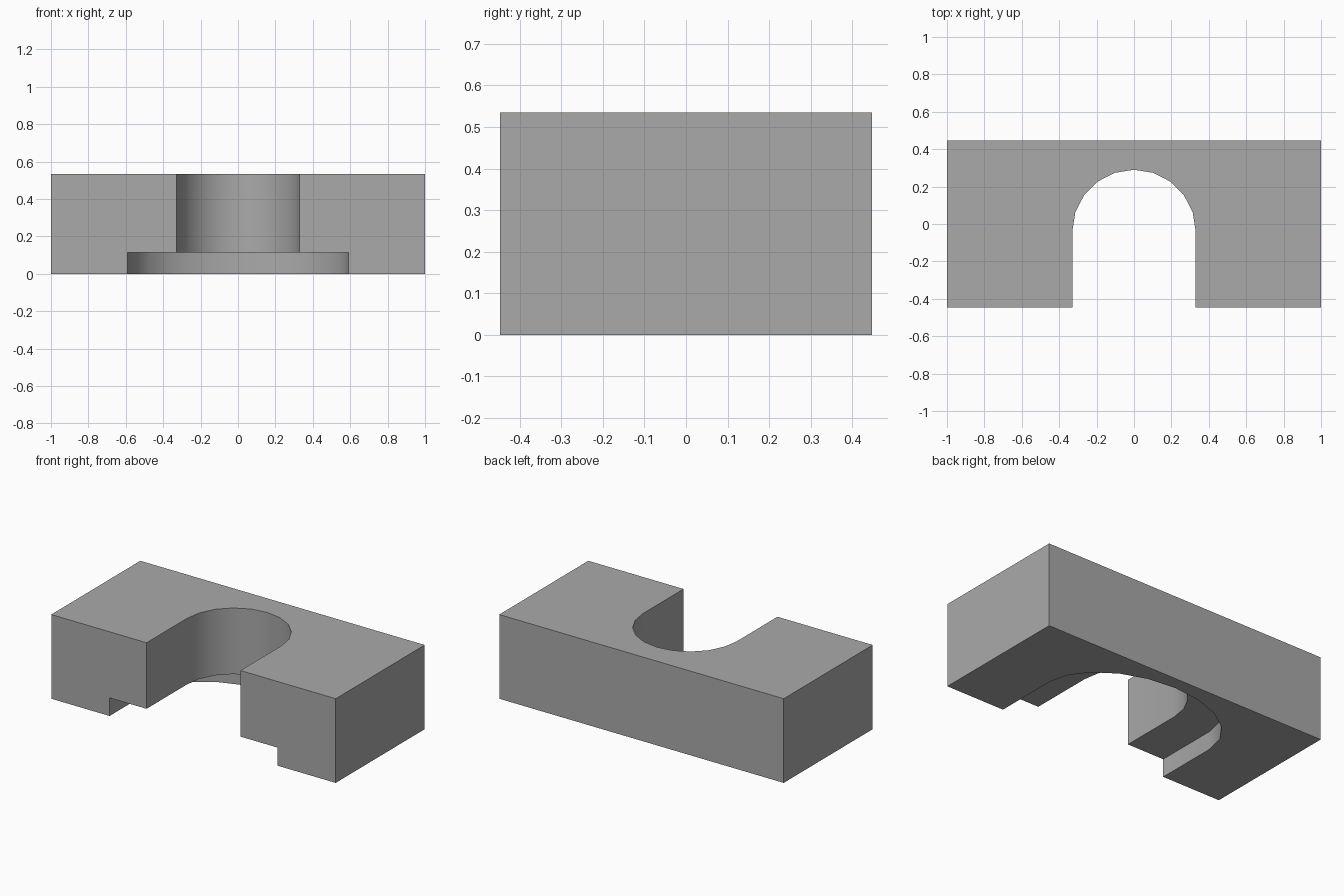
import bpy
import bmesh
import math

cube = bpy.data.objects.get("Cube")
if cube:
    bpy.data.objects.remove(cube, do_unlink=True)

HALF_DEPTH = 0.447
HEIGHT = 0.535
ARC_Y = -0.04          # where the straight slot sides turn into the arc
ARC_STEPS = 10

grey = bpy.data.materials.new("plain grey")
grey.use_nodes = True
grey.diffuse_color = (0.4, 0.4, 0.4, 1)
grey.node_tree.nodes["Principled BSDF"].inputs["Base Color"].default_value = grey.diffuse_color


def prism(name, outline, z0, z1):
    """Extrude a flat outline from z0 up to z1."""
    bm = bmesh.new()
    face = bm.faces.new([bm.verts.new((x, y, z0)) for x, y in outline])
    grown = bmesh.ops.extrude_face_region(bm, geom=[face])
    top = [v for v in grown["geom"] if isinstance(v, bmesh.types.BMVert)]
    bmesh.ops.translate(bm, verts=top, vec=(0, 0, z1 - z0))
    bmesh.ops.recalc_face_normals(bm, faces=bm.faces)
    mesh = bpy.data.meshes.new(name)
    bm.to_mesh(mesh)
    bm.free()
    mesh.materials.append(grey)
    obj = bpy.data.objects.new(name, mesh)
    bpy.context.collection.objects.link(obj)
    return obj


def slot_outline(half_width, arc_depth):
    """Round-backed slot, open past the front face."""
    arc = [(half_width * math.cos(math.pi * i / ARC_STEPS),
            ARC_Y + arc_depth * math.sin(math.pi * i / ARC_STEPS))
           for i in range(ARC_STEPS + 1)]
    return arc + [(-half_width, -1), (half_width, -1)]


# Solid block
block = prism("slotted_block",
              [(-1, -HALF_DEPTH), (1, -HALF_DEPTH), (1, HALF_DEPTH), (-1, HALF_DEPTH)],
              0, HEIGHT)

# Through slot and the wider shallow recess beneath it
cutters = [
    prism("slot_cutter", slot_outline(0.33, 0.33), -0.2, 1),
    prism("recess_cutter", slot_outline(0.59, 0.405), -0.3, 0.115),
]

bpy.ops.object.select_all(action="DESELECT")
block.select_set(True)
bpy.context.view_layer.objects.active = block
for cutter in cutters:
    cutter.hide_render = True
    cut = block.modifiers.new(cutter.name, "BOOLEAN")
    cut.operation = "DIFFERENCE"
    cut.solver = "EXACT"
    cut.object = cutter
    bpy.ops.object.modifier_apply(modifier=cut.name)
    bpy.data.objects.remove(cutter, do_unlink=True)

# Smooth arcs, crisp edges
bpy.ops.object.shade_smooth_by_angle(angle=math.radians(30))
